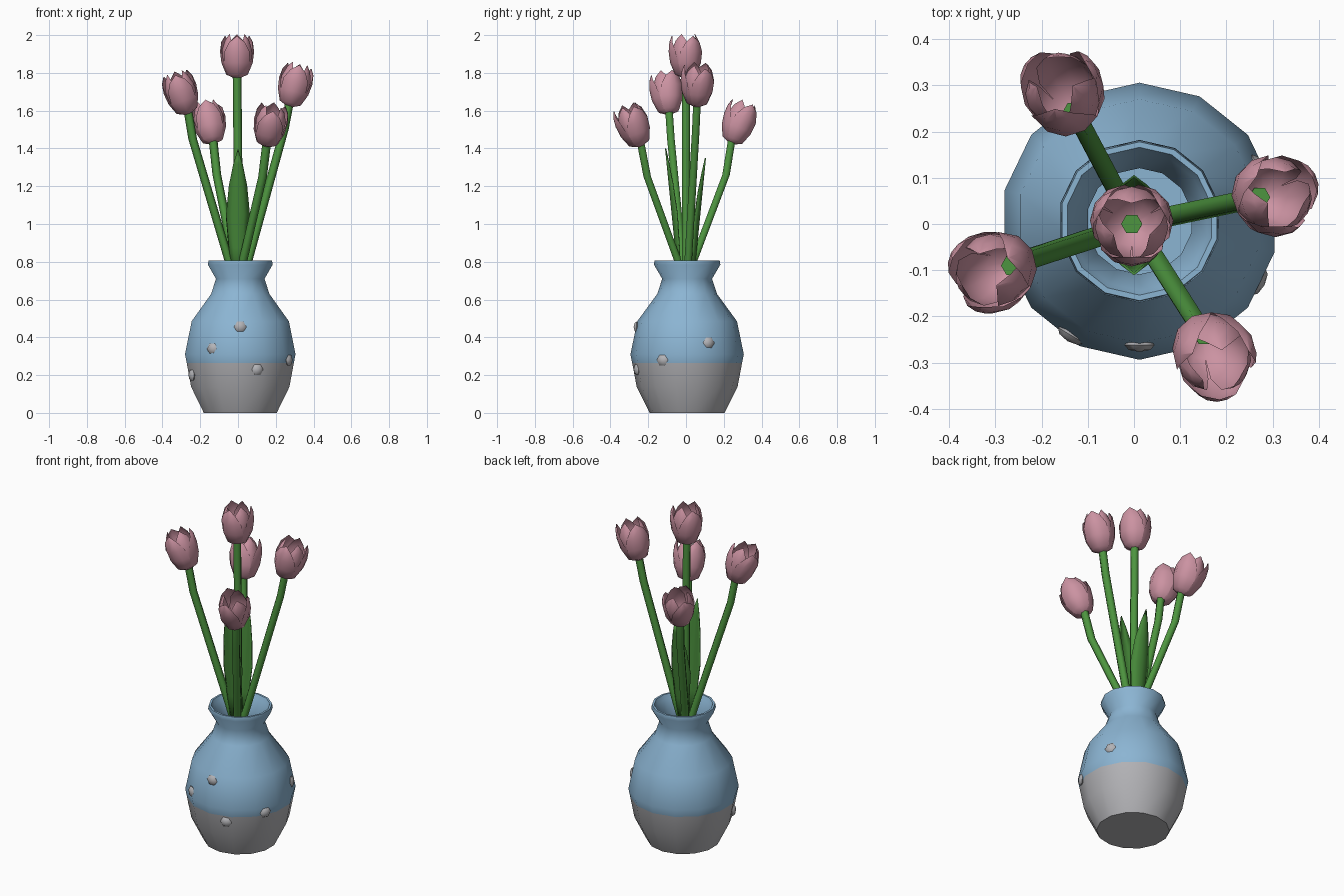
import bpy, bmesh, math
from mathutils import Vector, Matrix

if "Cube" in bpy.data.objects:
    bpy.data.objects.remove(bpy.data.objects["Cube"])


def material(name, rgb):
    m = bpy.data.materials.new(name)
    m.diffuse_color = (*rgb, 1)
    m.use_nodes = True
    m.node_tree.nodes["Principled BSDF"].inputs["Base Color"].default_value = m.diffuse_color
    return m


BLUE = material("vase_blue", (0.26, 0.46, 0.65))
GREY = material("light_grey", (0.45, 0.45, 0.47))
PINK = material("petal_pink", (0.60, 0.29, 0.36))
GREEN = material("stem_green", (0.075, 0.30, 0.05))
LEAF = material("leaf_green", (0.06, 0.24, 0.04))


def finish(name, bm, mats, angle=50, fix=True):
    bmesh.ops.remove_doubles(bm, verts=bm.verts, dist=0.0005)
    if fix:
        bmesh.ops.recalc_face_normals(bm, faces=bm.faces)
    me = bpy.data.meshes.new(name)
    bm.to_mesh(me)
    bm.free()
    for m in mats:
        me.materials.append(m)
    me.shade_smooth()
    me.set_sharp_from_angle(angle=math.radians(angle))
    ob = bpy.data.objects.new(name, me)
    bpy.context.collection.objects.link(ob)
    return ob


def skin(bm, rows, closed=False):
    """Quads between successive rows of points."""
    vs = [[bm.verts.new(p) for p in row] for row in rows]
    for a, b in zip(vs, vs[1:]):
        n = len(a)
        for i in range(n if closed else n - 1):
            j = (i + 1) % n
            bm.faces.new((a[i], a[j], b[j], b[i]))
    return vs


def ring(c, r, n, start=0.0):
    return [(c[0] + r * math.cos(start + math.tau * i / n),
             c[1] + r * math.sin(start + math.tau * i / n), c[2]) for i in range(n)]


# Vase: 14-sided lathe, grey below the colour line
CX, CY, SPLIT = 0.012, 0.006, 0.265
profile = [(0.198, 0), (0.267, 0.138), (0.291, SPLIT), (0.30, 0.31), (0.264, 0.485),
           (0.158, 0.63), (0.132, 0.71), (0.176, 0.785), (0.172, 0.808), (0.160, 0.808),
           (0.150, 0.785), (0.115, 0.715), (0.125, 0.66)]
bm = bmesh.new()
rows = skin(bm, [ring((CX, CY, z), r, 14, math.pi / 2) for r, z in profile], True)
bm.faces.new(rows[0][::-1])
bm.faces.new(rows[-1])
for f in bm.faces:
    f.material_index = 1 if f.calc_center_median().z < SPLIT else 0
finish("vase", bm, [BLUE, GREY])

# Studs: flattened six-sided beads on the vase wall (angle, height, radius)
studs = [(-90, 0.455, 0.268), (-121, 0.34, 0.288), (-71, 0.23, 0.281),
         (-27, 0.28, 0.289), (-158, 0.20, 0.276), (24, 0.37, 0.281)]
bm = bmesh.new()
for a, z, r in studs:
    a = math.radians(a)
    d = Vector((math.cos(a), math.sin(a), 0))
    side = Vector((-d.y, d.x, 0))
    basis = Matrix((Vector((0, 0, 1)), side, d)).transposed().to_4x4()
    mat = (Matrix.Translation(Vector((CX, CY, z)) + d * r) @ basis
           @ Matrix.Diagonal((0.033, 0.033, 0.015, 1)))
    bmesh.ops.create_uvsphere(bm, u_segments=6, v_segments=4, radius=1, matrix=mat)
finish("vase_studs", bm, [GREY], 60)


# Tulip: bent stem plus three outer and three inner petals
def stem(name, points):
    bm = bmesh.new()
    rows = skin(bm, [ring(p, 0.023, 6) for p in points], True)
    bm.faces.new(rows[0][::-1])
    bm.faces.new(rows[-1])
    finish(name, bm, [GREEN], 65)


# Petal rows: height, radius, half angle in degrees
OUTER = [(0, 0.018, 62), (0.018, 0.058, 62), (0.08, 0.084, 60), (0.14, 0.092, 50),
         (0.19, 0.088, 30), (0.222, 0.076, 0)]
INNER = [(0.005, 0.015, 60), (0.022, 0.05, 60), (0.085, 0.076, 58), (0.15, 0.081, 48),
         (0.20, 0.066, 30), (0.232, 0.048, 0)]


def head(name, base, axis):
    rot = Vector((0, 0, 1)).rotation_difference(Vector(axis)).to_matrix()
    bm = bmesh.new()
    for k in range(6):
        mid = math.radians(-90 + 60 * k)
        rows = []
        for z, r, half in (OUTER, INNER)[k % 2]:
            row = []
            for t in (-1, -0.5, 0, 0.5, 1):
                a = mid + math.radians(half) * t
                rr = r * (1 - 0.06 * t * t)
                p = Vector((rr * math.cos(a), rr * math.sin(a), z))
                row.append(rot @ p + Vector(base))
            rows.append(row)
        skin(bm, rows)
    # collapse the tip quads into points
    bmesh.ops.dissolve_degenerate(bm, dist=0.0005, edges=bm.edges)
    finish(name, bm, [PINK], 55, False)


tulips = {
    "centre": [(0, 0, 0.64), (0, 0, 1.3), (-0.005, 0, 1.79), (0, 0, 1)],
    "right": [(0.005, 0, 0.64), (0.055, 0.012, 0.81), (0.245, 0.052, 1.50),
              (0.272, 0.058, 1.64), (0.25, 0.04, 1)],
    "left": [(-0.005, 0, 0.64), (-0.05, -0.018, 0.81), (-0.24, -0.08, 1.45),
             (-0.265, -0.09, 1.60), (-0.32, -0.09, 1)],
    "back": [(0, 0.005, 0.68), (-0.022, 0.042, 0.81), (-0.112, 0.212, 1.26),
             (-0.132, 0.242, 1.445), (-0.18, 0.36, 1)],
    "front": [(0, -0.005, 0.68), (0.028, -0.045, 0.81), (0.13, -0.205, 1.25),
              (0.152, -0.24, 1.43), (0.17, -0.35, 1)],
}
for label, data in tulips.items():
    *path, axis = data
    stem(label + "_stem", path)
    x, y, z = path[-1]
    head(label + "_flower", (x, y, z - 0.017), axis)


# Leaves: pointed blades, edges curled towards the bouquet
def leaf(name, direction, top, lean):
    bm = bmesh.new()
    rows = []
    for t, w in ((0, 0.022), (0.25, 0.045), (0.5, 0.060), (0.72, 0.045), (0.88, 0.022), (1, 0)):
        z = 0.70 + (top - 0.70) * t
        out = 0.035 + (lean - 0.035) * t
        rows.append([(w * s * direction, direction * (out - 0.45 * w * s * s), z)
                     for s in (-1, -0.5, 0, 0.5, 1)])
    skin(bm, rows)
    bmesh.ops.dissolve_degenerate(bm, dist=0.0005, edges=bm.edges)
    ob = finish(name, bm, [LEAF], 60, False)
    thick = ob.modifiers.new("thickness", 'SOLIDIFY')
    thick.thickness = 0.006


leaf("front_leaf", -1, 1.40, 0.105)
leaf("back_leaf", 1, 1.35, 0.10)
